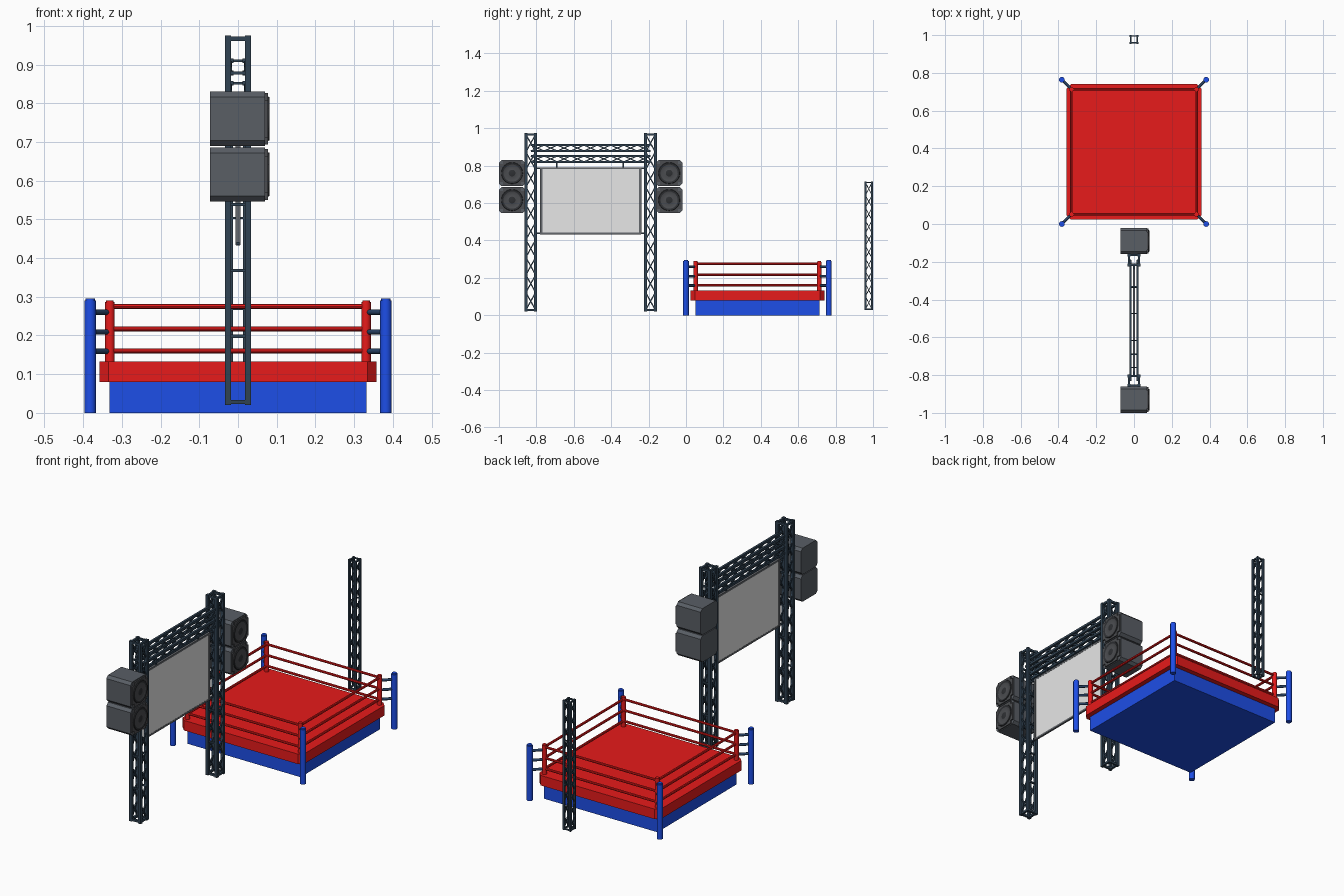
import bpy, bmesh, math
from mathutils import Vector, Matrix

if "Cube" in bpy.data.objects:
    bpy.data.objects.remove(bpy.data.objects["Cube"])


def material(name, rgb):
    m = bpy.data.materials.new(name)
    m.use_nodes = True
    m.diffuse_color = (*rgb, 1)
    m.node_tree.nodes["Principled BSDF"].inputs["Base Color"].default_value = (*rgb, 1)
    return m


RED = material("ring red", (0.84, 0.011, 0.011))
BLUE = material("post blue", (0.013, 0.08, 0.84))
NAVY = material("connector navy", (0.02, 0.05, 0.12))
STEEL = material("dark steel", (0.03, 0.055, 0.085))
GREY = material("speaker grey", (0.1, 0.112, 0.13))
CONE = material("cone grey", (0.07, 0.073, 0.08))
BLACK = material("rim charcoal", (0.028, 0.03, 0.034))
FRAME = material("frame grey", (0.13, 0.14, 0.155))
SCREEN = material("screen grey", (0.8, 0.8, 0.8))


def finish(name, bm, mats, smooth=False):
    mesh = bpy.data.meshes.new(name)
    bmesh.ops.recalc_face_normals(bm, faces=bm.faces)
    bm.to_mesh(mesh)
    bm.free()
    for mat in mats:
        mesh.materials.append(mat)
    ob = bpy.data.objects.new(name, mesh)
    bpy.context.collection.objects.link(ob)
    if smooth:
        bpy.ops.object.select_all(action="DESELECT")
        ob.select_set(True)
        bpy.context.view_layer.objects.active = ob
        bpy.ops.object.shade_smooth_by_angle(angle=math.radians(40))


def beam(bm, a, b, r, sides=4):
    """Bar from a to b; four sides gives a square bar of half width r."""
    a, b = Vector(a), Vector(b)
    d = b - a
    rad = r * math.sqrt(2) if sides == 4 else r
    place = Matrix.Translation((a + b) / 2) @ d.to_track_quat("Z", "Y").to_matrix().to_4x4()
    bmesh.ops.create_cone(bm, cap_ends=True, segments=sides, radius1=rad, radius2=rad,
                          depth=d.length, matrix=place @ Matrix.Rotation(math.pi / 4, 4, "Z"))


def box(bm, lo, hi):
    lo, hi = Vector(lo), Vector(hi)
    m = Matrix.Translation((lo + hi) / 2) @ Matrix.Diagonal((*(hi - lo), 1))
    bmesh.ops.create_cube(bm, size=1, matrix=m)


def bevel_along(bm, axis, offset, segments):
    """Bevel only the edges that run along one axis."""
    edges = [e for e in bm.edges if abs((e.verts[0].co - e.verts[1].co)[axis]) > 0.01]
    bmesh.ops.bevel(bm, geom=edges, offset=offset, segments=segments, affect="EDGES")


def cross_brace(bm, x, y0, y1, z0, z1, r):
    beam(bm, (x, y0, z0), (x, y1, z1), r)
    beam(bm, (x, y1, z0), (x, y0, z1), r)


def tower(name, y, z0, z1, half, chord, rung_gap):
    """Vertical truss: crossed sides, laddered front and back."""
    bm = bmesh.new()
    c = half - chord
    for sx in (-c, c):
        for sy in (-c, c):
            beam(bm, (sx, y + sy, z0), (sx, y + sy, z1), chord)
    cells = 10
    step = (z1 - z0 - 2 * chord) / cells
    for i in range(cells):
        z = z0 + chord + i * step
        for x in (-c, c):
            cross_brace(bm, x, y - c, y + c, z, z + step, chord * 0.4)
    for i in range(1, int((z1 - z0) / rung_gap) + 1):
        z = z0 + chord + i * rung_gap
        for s in (-c, c):
            beam(bm, (-c, y + s, z), (c, y + s, z), chord * 0.5)
    for z in (z0 + chord, z1 - chord):
        for s in (-c, c):
            beam(bm, (-c, y + s, z), (c, y + s, z), chord * 0.7)
            beam(bm, (s, y - c, z), (s, y + c, z), chord * 0.7)
    finish(name, bm, [STEEL])


# Truss towers
tower("screen_tower_front", -0.83, 0.02, 0.975, 0.034, 0.008, 0.17)
tower("screen_tower_back", -0.19, 0.02, 0.975, 0.034, 0.008, 0.17)
tower("rear_tower", 0.977, 0.028, 0.715, 0.023, 0.005, 0.235)

# Two stacked overhead trusses between the screen towers
for name, z0, z1 in (("lower_cross_truss", 0.82, 0.852), ("upper_cross_truss", 0.878, 0.91)):
    bm = bmesh.new()
    y0, y1, w, cells = -0.83, -0.19, 0.018, 9
    for x in (-w, w):
        for z in (z0, z1):
            beam(bm, (x, y0, z), (x, y1, z), 0.006)
    step = (y1 - y0) / cells
    for i in range(cells):
        ya = y0 + i * step
        for x in (-w, w):
            cross_brace(bm, x, ya, ya + step, z0, z1, 0.003)
        for z in (z0, z1):
            if i % 2:
                beam(bm, (-w, ya, z), (w, ya, z), 0.003)
    finish(name, bm, [STEEL])

# Hanging screen, its frame, and the hangers and tower brackets
bm = bmesh.new()
box(bm, (-0.004, -0.77, 0.442), (0.004, -0.25, 0.782))
finish("screen_panel", bm, [SCREEN])
bm = bmesh.new()
for y in (-0.775, -0.245):
    beam(bm, (0, y, 0.434), (0, y, 0.789), 0.0065)
for z in (0.438, 0.786):
    beam(bm, (0, -0.78, z), (0, -0.24, z), 0.005)
finish("screen_frame", bm, [FRAME])
bm = bmesh.new()
for z in (0.438, 0.786):
    for ya, yb in ((-0.81, -0.78), (-0.24, -0.21)):
        beam(bm, (0, ya, z), (0, yb, z), 0.004)
for y in (-0.69, -0.335):
    beam(bm, (0, y, 0.79), (0, y, 0.822), 0.004)
    beam(bm, (-0.017, y, 0.82), (0.017, y, 0.82), 0.004)
finish("screen_mounts", bm, [STEEL])


def speaker(name, y, z):
    """Cabinet with bevelled long edges and a round driver facing +x."""
    bm = bmesh.new()
    box(bm, (-0.072, y - 0.07, z - 0.07), (0.07, y + 0.07, z + 0.07))
    bevel_along(bm, 0, 0.014, 1)
    finish(name + "_cabinet", bm, [GREY])
    # front baffle
    bm = bmesh.new()
    box(bm, (0.06, y - 0.066, z - 0.066), (0.077, y + 0.066, z + 0.066))
    bevel_along(bm, 0, 0.018, 2)
    finish(name + "_baffle", bm, [CONE])
    # driver swept around the x axis: dark rim and cap, grey cone between
    bm = bmesh.new()
    profile = [(0.0765, 0.058), (0.081, 0.056), (0.081, 0.05), (0.0785, 0.046),
               (0.0775, 0.022), (0.079, 0.018), (0.081, 0.0)]
    verts = [bm.verts.new((x, y, z + r)) for x, r in profile]
    edges = [bm.edges.new(p) for p in zip(verts, verts[1:])]
    bmesh.ops.spin(bm, geom=verts + edges, cent=(0, y, z), axis=(1, 0, 0),
                   angle=math.tau, steps=24)
    bmesh.ops.remove_doubles(bm, verts=bm.verts, dist=0.0001)
    for f in bm.faces:
        reach = max((v.co - Vector((v.co.x, y, z))).length for v in f.verts)
        f.material_index = 1 if 0.02 < reach < 0.048 else 0
    finish(name + "_driver", bm, [BLACK, CONE], True)


for side, y in (("front", -0.93), ("back", -0.09)):
    for level, z in (("upper", 0.76), ("lower", 0.616)):
        speaker(f"{level}_{side}_speaker", y, z)

# Ring platform
MID = 0.382
bm = bmesh.new()
box(bm, (-0.332, MID - 0.332, 0), (0.332, MID + 0.332, 0.085))
finish("ring_base", bm, [BLUE])

bm = bmesh.new()
box(bm, (-0.358, MID - 0.358, 0.08), (0.358, MID + 0.358, 0.133))
bevel_along(bm, 2, 0.024, 1)
finish("ring_mat", bm, [RED])

# Corner posts, connectors and ropes
posts, pads, links, ropes = (bmesh.new() for _ in range(4))
INNER, OUTER = 0.331, 0.382
for sx, sy in ((-1, -1), (1, -1), (1, 1), (-1, 1)):
    ox, oy, ix, iy = sx * OUTER, MID + sy * OUTER, sx * INNER, MID + sy * INNER
    beam(posts, (ox, oy, 0), (ox, oy, 0.29), 0.015, 16)
    beam(posts, (ox, oy, 0.29), (ox, oy, 0.295), 0.012, 16)
    beam(pads, (ix, iy, 0.13), (ix, iy, 0.286), 0.0125, 12)
    beam(pads, (ix, iy, 0.286), (ix, iy, 0.29), 0.01, 12)
    for z in (0.159, 0.209, 0.26):
        beam(links, (ix, iy, z), (ox, oy, z), 0.007, 10)
    for z in (0.16, 0.217, 0.275):
        # each corner starts the rope running to the next corner
        beam(ropes, (ix, iy, z), (-sy * INNER, MID + sx * INNER, z), 0.0065, 8)
finish("corner_posts", posts, [BLUE], True)
finish("corner_pads", pads, [RED], True)
finish("rope_connectors", links, [NAVY], True)
finish("ropes", ropes, [RED], True)
